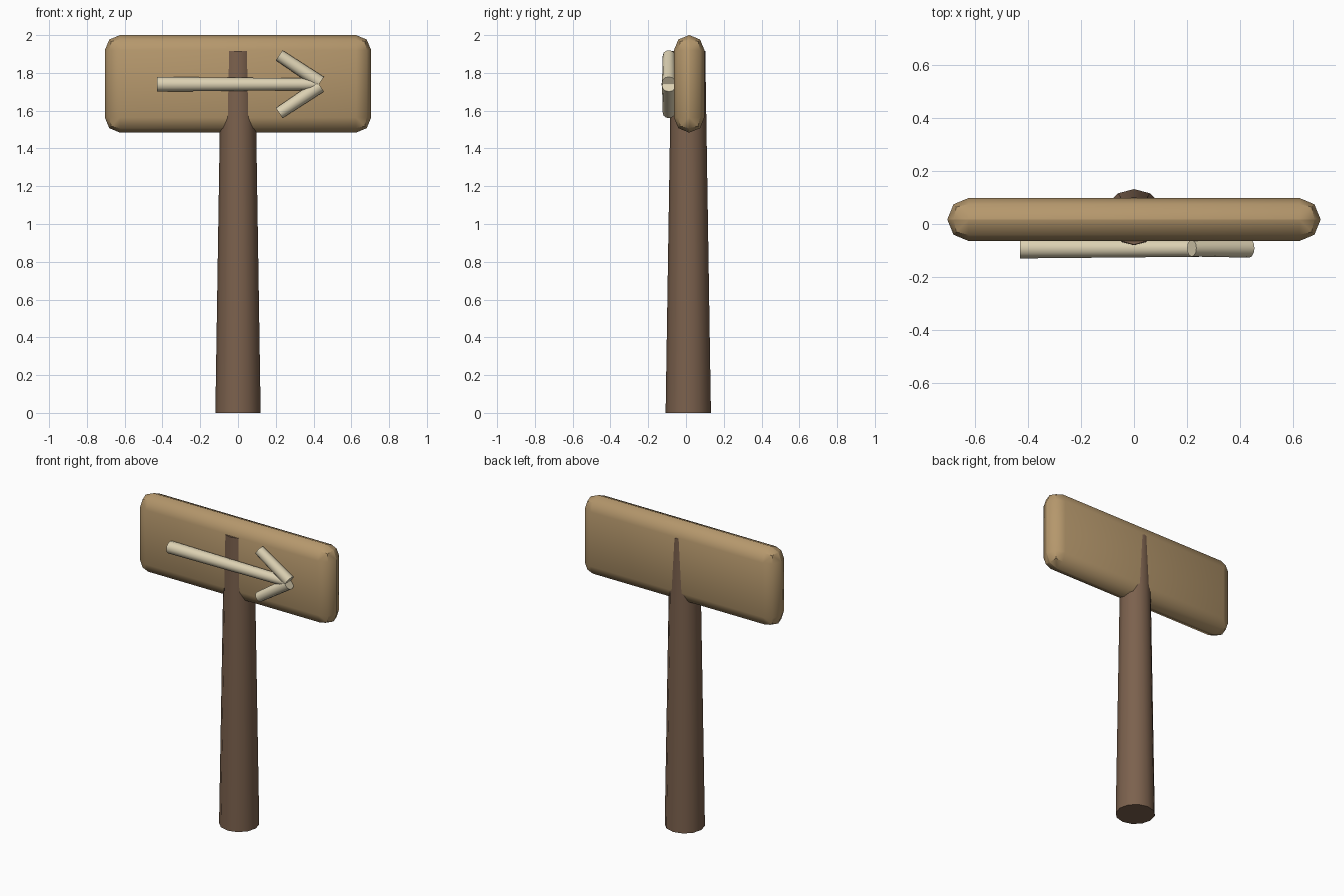
import bpy
import bmesh
from mathutils import Vector, Matrix

if "Cube" in bpy.data.objects:
    bpy.data.objects.remove(bpy.data.objects["Cube"])


def material(name, rgb):
    m = bpy.data.materials.new(name)
    m.diffuse_color = (*rgb, 1)
    m.use_nodes = True
    m.node_tree.nodes["Principled BSDF"].inputs["Base Color"].default_value = m.diffuse_color
    return m


def finish(name, bm, mat):
    me = bpy.data.meshes.new(name)
    bm.to_mesh(me)
    bm.free()
    me.materials.append(mat)
    ob = bpy.data.objects.new(name, me)
    bpy.context.collection.objects.link(ob)
    bpy.ops.object.select_all(action='DESELECT')
    ob.select_set(True)
    bpy.context.view_layer.objects.active = ob
    bpy.ops.object.shade_smooth_by_angle(angle=0.8)
    return ob


def rod(name, a, b, r1, r2, mat, sides=12):
    """Tapered cylinder running from a to b."""
    a, b = Vector(a), Vector(b)
    d = b - a
    mtx = Matrix.Translation((a + b) / 2) @ d.to_track_quat('Z', 'Y').to_matrix().to_4x4()
    bm = bmesh.new()
    bmesh.ops.create_cone(bm, cap_ends=True, segments=sides, radius1=r1,
                          radius2=r2, depth=d.length, matrix=mtx)
    return finish(name, bm, mat)


dark_wood = material("dark_wood", (0.20, 0.12, 0.075))
light_wood = material("light_wood", (0.46, 0.31, 0.15))
cream = material("cream_paint", (0.72, 0.64, 0.45))

# Tapered post
rod("post", (0, 0.012, 0), (0, 0.012, 1.915), 0.12, 0.09, dark_wood)

# Rounded sign board
bm = bmesh.new()
bmesh.ops.create_cube(bm, size=1)
bmesh.ops.scale(bm, vec=(1.41, 0.162, 0.516), verts=bm.verts)
bmesh.ops.translate(bm, vec=(0, 0.017, 1.742), verts=bm.verts)
bmesh.ops.bevel(bm, geom=bm.edges[:], offset=0.08, segments=2, profile=0.5,
                affect='EDGES')
finish("sign_board", bm, light_wood)

# Raised arrow: shaft and two head strokes
ay, az = -0.091, 1.74
rod("arrow_shaft", (-0.43, ay, az), (0.43, ay, az), 0.039, 0.031, cream)
for label, s in (("upper", 1), ("lower", -1)):
    rod("arrow_head_" + label, (0.218, ay, az + s * 0.153),
        (0.435, ay, az + s * 0.009), 0.032, 0.036, cream)
